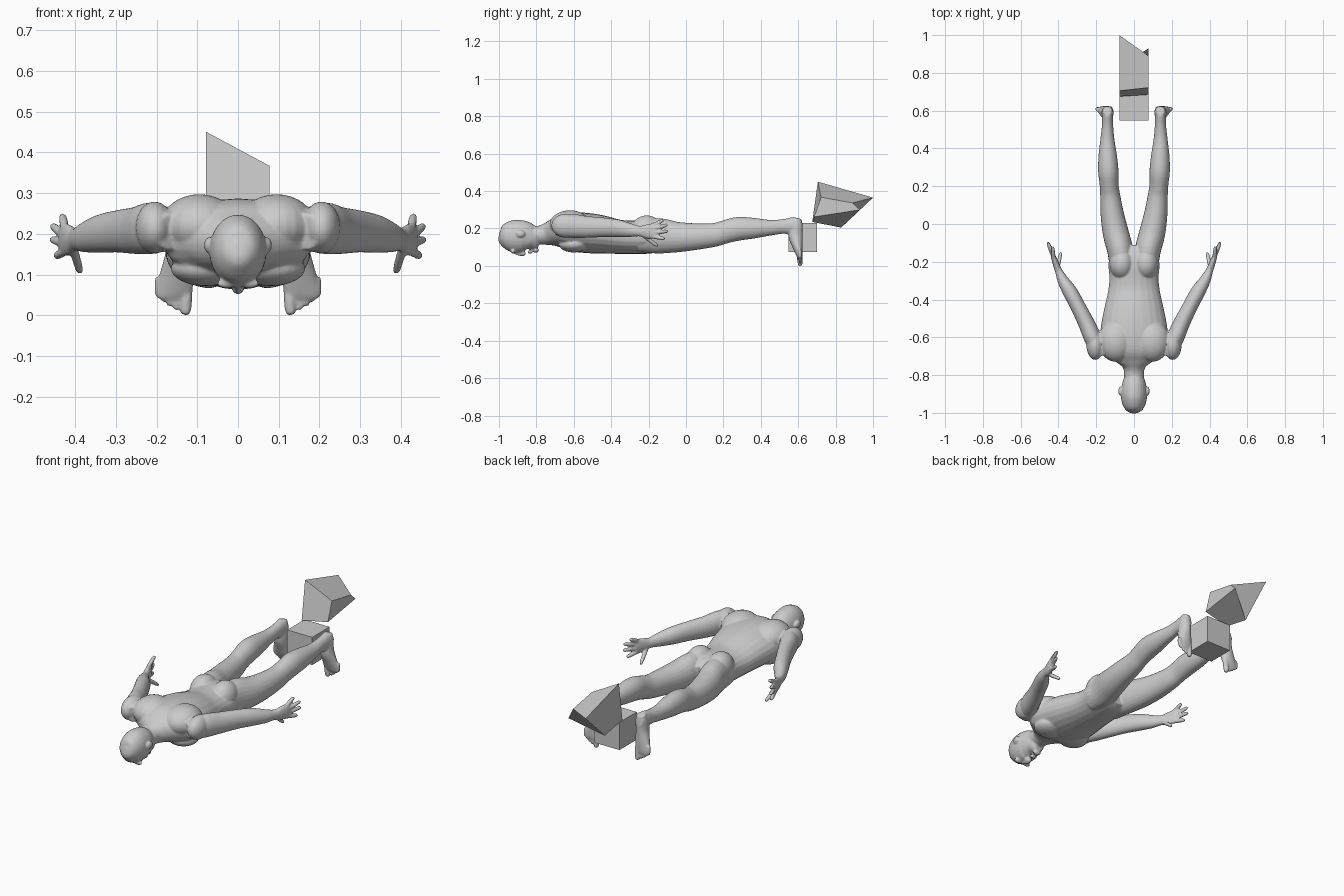
import bpy, bmesh, math
from mathutils import Vector, Matrix

UP, ALONG = Vector((0, 0, 1)), Vector((0, 1, 0))
body = bmesh.new()


def smooth_rows(rows, n=4):
    """Catmull-Rom interpolation between cross-section rows."""
    out = []
    for i in range(len(rows) - 1):
        a, b, c, d = (rows[min(max(i + k, 0), len(rows) - 1)] for k in (-1, 0, 1, 2))
        for s in range(n):
            t = s / n
            out.append([0.5 * (2 * q + (r - p) * t + (2 * p - 5 * q + 4 * r - u) * t * t
                               + (3 * q - p - 3 * r + u) * t ** 3)
                        for p, q, r, u in zip(a, b, c, d)])
    return out + [list(rows[-1])]


def loft(rows, up=UP, sx=1, sides=24):
    """Closed tube through rows of (x, y, z, half width, half height)."""
    rows = smooth_rows(rows)
    pts = [Vector((r[0] * sx, r[1], r[2])) for r in rows]
    rings = []
    for i, r in enumerate(rows):
        t = (pts[min(i + 1, len(pts) - 1)] - pts[max(i - 1, 0)]).normalized()
        a = t.cross(up).normalized()
        b = a.cross(t)
        rings.append([body.verts.new(pts[i] + a * r[3] * math.cos(w) + b * r[4] * math.sin(w))
                      for w in (2 * math.pi * k / sides for k in range(sides))])
    faces = [body.faces.new(rings[0]), body.faces.new(rings[-1])]
    for p, q in zip(rings, rings[1:]):
        for k in range(sides):
            j = (k + 1) % sides
            faces.append(body.faces.new((p[k], p[j], q[j], q[k])))
    bmesh.ops.recalc_face_normals(body, faces=faces)


def trunk(rows, sx=1):
    """Loft along y from rows of (x, y, half width, bottom z, top z)."""
    loft([(x, y, (b + t) / 2, w, (t - b) / 2) for x, y, w, b, t in rows], sx=sx)


def ball(c, r):
    m = Matrix.Translation(c) @ Matrix.Diagonal((*r, 1))
    bmesh.ops.create_uvsphere(body, u_segments=24, v_segments=16, radius=1, matrix=m)


def digit(base, tip, r, sx, up=UP):
    """Finger or toe with a rounded end."""
    a, b = Vector(base), Vector(tip)
    loft([(*a.lerp(b, f), r * s, r * s) for f, s in
          ((0, 1), (0.45, 1.05), (0.8, 0.95), (0.94, 0.75), (1, 0.3))], up, sx, 12)


# head, face down
trunk([(0, -1.0, .015, .145, .18), (0, -.99, .038, .115, .207), (0, -.965, .057, .09, .231),
       (0, -.925, .068, .072, .246), (0, -.885, .07, .07, .245), (0, -.855, .065, .072, .235),
       (0, -.82, .054, .075, .2), (0, -.797, .036, .08, .15), (0, -.787, .02, .088, .13)])
loft([(0, -.925, .078, .008, .01), (0, -.895, .069, .01, .014), (0, -.872, .068, .016, .016),
      (0, -.862, .075, .012, .01)])
ball((0, -.835, .074), (.024, .012, .01))
ball((0, -.803, .084), (.022, .016, .014))

# neck and torso
trunk([(0, -.86, .05, .13, .22), (0, -.80, .053, .118, .214), (0, -.755, .062, .112, .225),
       (0, -.71, .125, .105, .25), (0, -.66, .18, .09, .28), (0, -.60, .182, .076, .287),
       (0, -.52, .172, .068, .282), (0, -.45, .158, .065, .27), (0, -.36, .138, .064, .247),
       (0, -.29, .13, .063, .243), (0, -.22, .135, .064, .245), (0, -.16, .125, .07, .235),
       (0, -.12, .08, .085, .21)])

for s in (1, -1):
    # ears, brows, back, chest, shoulders, buttocks
    ball((.072 * s, -.885, .172), (.011, .024, .02))
    ball((.028 * s, -.925, .078), (.024, .012, .012))
    ball((.095 * s, -.62, .22), (.095, .11, .077))
    ball((.08 * s, -.60, .115), (.085, .08, .043))
    ball((.205 * s, -.64, .215), (.047, .08, .064))
    ball((.064 * s, -.21, .19), (.066, .085, .08))

    # leg
    trunk([(.07, -.26, .055, .075, .235), (.072, -.15, .068, .066, .255),
           (.096, -.05, .069, .072, .236), (.115, .05, .062, .085, .228),
           (.126, .15, .053, .102, .229), (.132, .21, .05, .12, .244),
           (.136, .28, .054, .135, .262), (.139, .36, .049, .146, .257),
           (.141, .45, .037, .162, .246), (.14, .52, .03, .172, .25),
           (.14, .58, .03, .165, .262), (.14, .615, .024, .19, .256)], s)

    # foot pointing down, with toes
    loft([(.14, .597, .255, .022, .022), (.14, .59, .22, .031, .034), (.142, .586, .16, .034, .038),
          (.149, .597, .105, .041, .028), (.156, .606, .06, .045, .018),
          (.157, .609, .042, .042, .012)], ALONG, s)
    for i in range(5):
        x = (.129, .152, .168, .183, .197)[i]
        z = (.0, .012, .022, .033, .047)[i]
        digit((x - .003, .607, .07 + i * .006), (x, .611, z), .0145 if i == 0 else .0095, s, ALONG)

    # arm and palm
    loft([(.165, -.69, .205, .04, .045), (.212, -.615, .213, .047, .063), (.25, -.53, .208, .044, .058),
          (.295, -.44, .206, .04, .052), (.338, -.36, .2, .039, .047), (.375, -.3, .191, .03, .037),
          (.398, -.25, .186, .02, .028), (.412, -.215, .185, .017, .036),
          (.426, -.175, .186, .014, .042), (.431, -.16, .186, .01, .037)], UP, s)
    # fingers and thumb
    for base, tip in (((.425, -.18, .216), (.431, -.12, .245)), ((.427, -.175, .197), (.456, -.098, .22)),
                      ((.427, -.175, .177), (.457, -.095, .186)), ((.425, -.18, .157), (.447, -.112, .145)),
                      ((.405, -.235, .168), (.387, -.15, .104))):
        digit(base, tip, .0105, s)

mesh = bpy.data.meshes.new("figure")
body.to_mesh(mesh)
figure = bpy.data.objects.new("figure", mesh)
bpy.context.collection.objects.link(figure)
rm = figure.modifiers.new("Merge", 'REMESH')
rm.mode, rm.voxel_size, rm.use_smooth_shade = 'VOXEL', 0.0048, True
sm = figure.modifiers.new("Soften", 'SMOOTH')
sm.factor, sm.iterations = 0.5, 4


def block(name, left, right):
    """Six-sided solid between two (y, z) quads at the left and right planes."""
    bm = bmesh.new()
    l = [bm.verts.new((-.078, y, z)) for y, z in left]
    r = [bm.verts.new((.077, y, z)) for y, z in right]
    bm.faces.new(l)
    bm.faces.new(r)
    for k in range(4):
        j = (k + 1) % 4
        bm.faces.new((l[k], l[j], r[j], r[k]))
    bmesh.ops.recalc_face_normals(bm, faces=bm.faces)
    me = bpy.data.meshes.new(name)
    bm.to_mesh(me)
    bpy.context.collection.objects.link(bpy.data.objects.new(name, me))


# cube between the feet and skewed block above it
square = [(.547, .23), (.70, .23), (.70, .075), (.547, .075)]
block("cube", square, square)
block("skewed_block", [(.705, .45), (1.0, .365), (.83, .205), (.675, .235)],
      [(.722, .367), (.89, .337), (.93, .30), (.685, .262)])
